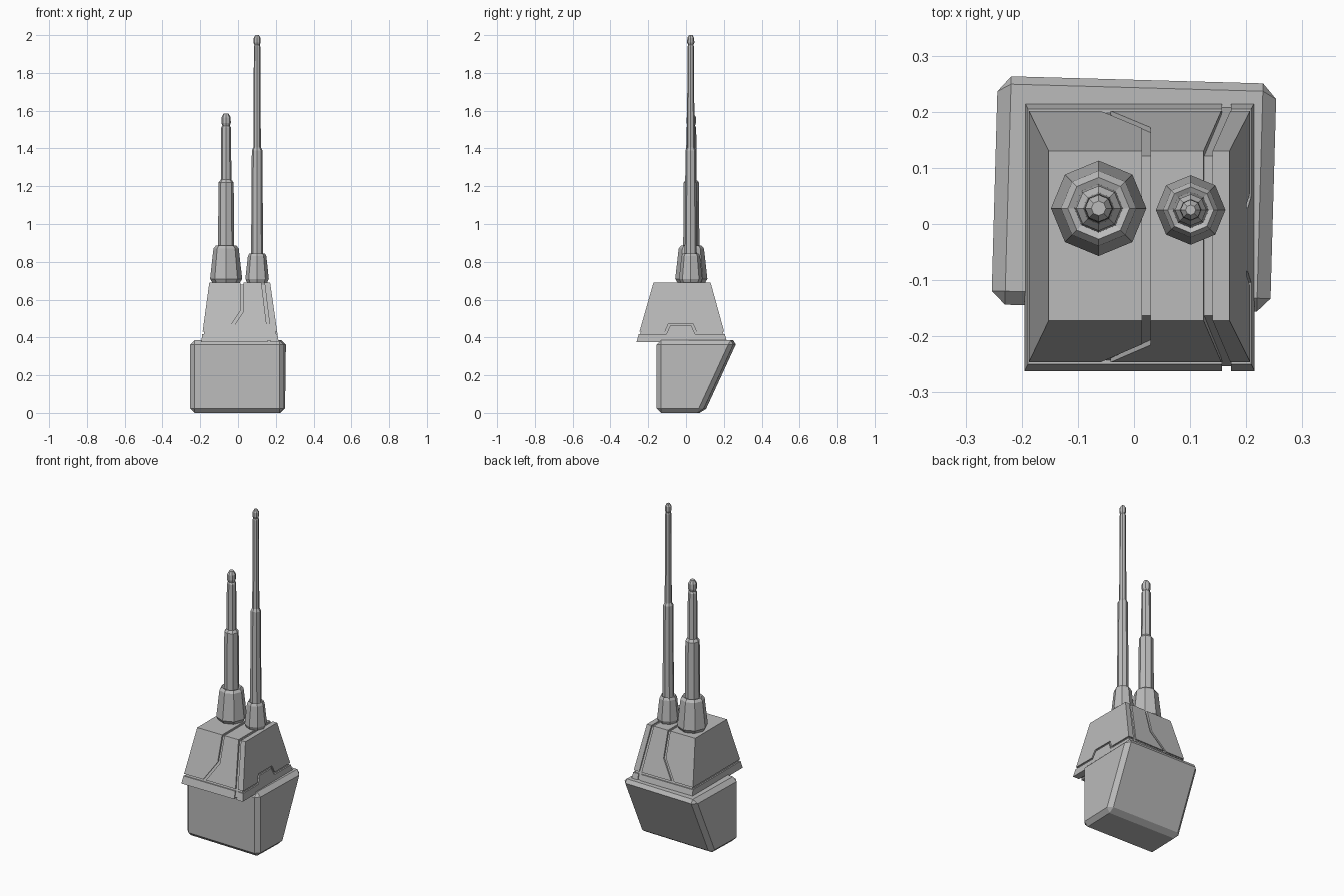
import bpy
import bmesh
import math
from mathutils import Vector

if "Cube" in bpy.data.objects:
    bpy.data.objects.remove(bpy.data.objects["Cube"])

grey = bpy.data.materials.new("plain grey")
grey.use_nodes = True
colour = (0.5, 0.5, 0.5, 1)
grey.diffuse_color = colour
grey.node_tree.nodes["Principled BSDF"].inputs["Base Color"].default_value = colour


def finish(name, bm):
    bmesh.ops.recalc_face_normals(bm, faces=bm.faces)
    mesh = bpy.data.meshes.new(name)
    bm.to_mesh(mesh)
    bm.free()
    mesh.materials.append(grey)
    obj = bpy.data.objects.new(name, mesh)
    bpy.context.collection.objects.link(obj)
    return obj


def prism(name, outline, axis, start, end):
    """Extrude an outline of (side, height) points along x or y."""
    bm = bmesh.new()
    place = (lambda u, v: (start, u, v)) if axis == "x" else (lambda u, v: (u, start, v))
    face = bm.faces.new([bm.verts.new(place(u, v)) for u, v in outline])
    new = bmesh.ops.extrude_face_region(bm, geom=[face])["geom"]
    step = Vector((end - start, 0, 0) if axis == "x" else (0, end - start, 0))
    bmesh.ops.translate(bm, vec=step, verts=[g for g in new if isinstance(g, bmesh.types.BMVert)])
    return finish(name, bm)


def strip(path, width):
    """Outline of a mitred band of even width along a path."""
    pts = [Vector(p) for p in path]
    sides = ([], [])
    for i, p in enumerate(pts):
        a = (p - pts[i - 1]).normalized() if i else (pts[1] - p).normalized()
        b = (pts[i + 1] - p).normalized() if i < len(pts) - 1 else a
        n = Vector((-a.y - b.y, a.x + b.x)).normalized()
        n *= width / 2 / n.dot(Vector((-a.y, a.x)))
        sides[0].append(p + n)
        sides[1].append(p - n)
    return [tuple(p) for p in sides[0] + sides[1][::-1]]


def frustum(name, inset):
    """Tapered housing block, shrunk on every side by the inset."""
    bm = bmesh.new()
    bmesh.ops.create_cube(bm, size=1)
    for v in bm.verts:
        x0, x1, y0, y1, z = (-.152, .17, -.172, .13, .69 - inset) if v.co.z > 0 else \
            (-.195, .215, -.262, .217, .375 + inset)
        v.co = (x1 - inset if v.co.x > 0 else x0 + inset,
                y1 - inset if v.co.y > 0 else y0 + inset, z)
    return finish(name, bm)


def cut(target, cutter):
    mod = target.modifiers.new("cut", "BOOLEAN")
    mod.operation = "DIFFERENCE"
    mod.solver = "EXACT"
    mod.object = cutter
    bpy.context.view_layer.update()
    graph = bpy.context.evaluated_depsgraph_get()
    mesh = bpy.data.meshes.new_from_object(target.evaluated_get(graph))
    target.modifiers.clear()
    target.data = mesh
    bpy.data.objects.remove(cutter)


def antenna(name, x, y, profile):
    """Eight-sided turned mast from (radius, height) pairs."""
    bm = bmesh.new()
    rings = [[bm.verts.new((x + r * math.cos(k * math.pi / 4), y + r * math.sin(k * math.pi / 4), z))
              for k in range(8)] for r, z in profile]
    for low, high in zip(rings, rings[1:]):
        for k in range(8):
            j = (k + 1) % 8
            bm.faces.new((low[k], low[j], high[j], high[k]))
    bm.faces.new(rings[0][::-1])
    bm.faces.new(rings[-1])
    return finish(name, bm)


# Chamfered base with a sloping back, turned slightly
base = prism("base", [(-.205, 0), (.035, 0), (.212, .385), (-.205, .385)], "x", -.2485, .2485)
bm = bmesh.new()
bm.from_mesh(base.data)
bmesh.ops.bevel(bm, geom=bm.edges[:], offset=.024, segments=1, affect="EDGES")
bm.to_mesh(base.data)
bm.free()
base.location = (0, .055, 0)
base.rotation_euler.z = -.028

# Housing panels split by grooves over a slightly smaller core
panels = frustum("housing_panels", 0)
frustum("housing_core", .009)
notch = [(-.4, .424), (-.108, .424), (-.088, .468), (.032, .468), (.052, .424), (.4, .424)]
long_groove = [(.022, .8), (.022, .54), (-.055, .424)]
side_groove = [(.132, .8), (.132, .69), (.165, .42), (.165, .3)]
cut(panels, prism("seam_cutter", strip([(-.4, .424), (.4, .424)], .012), "x", -.4, .1))
cut(panels, prism("notch_cutter", strip(notch, .012), "x", .099, .4))
cut(panels, prism("groove_cutter", strip(long_groove, .015), "y", -.4, .4))
cut(panels, prism("groove_cutter", strip(side_groove, .016), "y", -.4, .4))

# Masts with flared sockets, stepped shafts and capped tips
antenna("short_antenna", -.063, .028, [
    (.07, .685), (.085, .71), (.067, .87), (.055, .885), (.043, .88), (.04, 1.22), (.028, 1.235),
    (.026, 1.51), (.02, 1.52), (.025, 1.535), (.024, 1.565), (.013, 1.585)])
antenna("tall_antenna", .101, .025, [
    (.051, .685), (.062, .71), (.049, .83), (.041, .845), (.032, .84), (.028, 1.39), (.02, 1.405),
    (.017, 1.94), (.014, 1.948), (.019, 1.96), (.018, 1.985), (.009, 2)])
